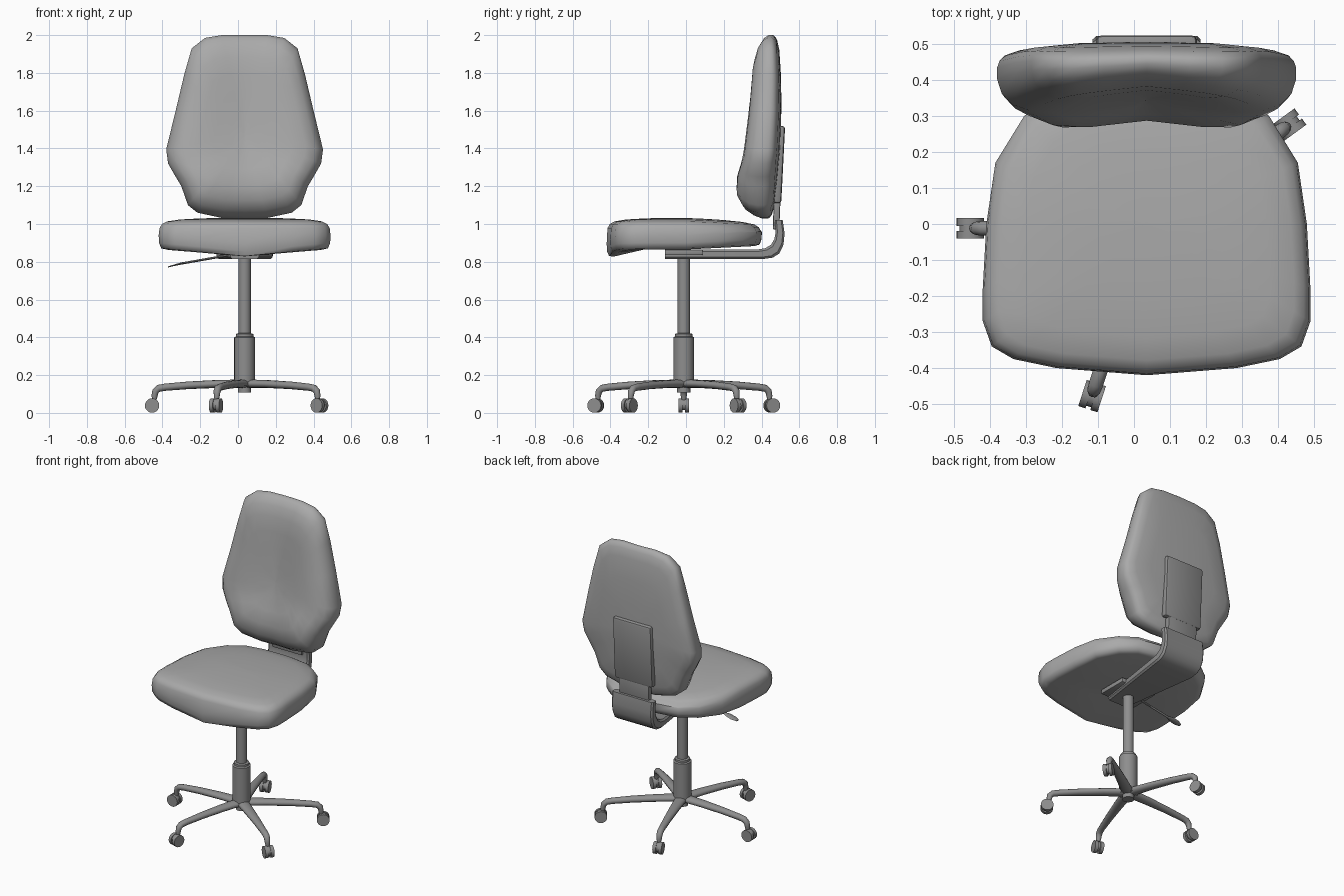
import bpy, bmesh, math
from mathutils import Vector, Matrix

if "Cube" in bpy.data.objects:
    bpy.data.objects.remove(bpy.data.objects["Cube"], do_unlink=True)

CX, CY = 0.035, -0.012   # post axis


def material(name, value):
    m = bpy.data.materials.new(name)
    m.use_nodes = True
    col = (value, value, value, 1)
    m.diffuse_color = col
    bsdf = m.node_tree.nodes["Principled BSDF"]
    bsdf.inputs["Base Color"].default_value = col
    bsdf.inputs["Roughness"].default_value = 0.7
    return m


FABRIC = material("cushion grey", 0.4)
FRAME = material("frame grey", 0.27)


def finish(name, bm, mat, angle=40):
    bmesh.ops.remove_doubles(bm, verts=bm.verts, dist=1e-5)
    bmesh.ops.recalc_face_normals(bm, faces=bm.faces)
    me = bpy.data.meshes.new(name)
    bm.to_mesh(me)
    bm.free()
    me.materials.append(mat)
    me.polygons.foreach_set("use_smooth", [True] * len(me.polygons))
    me.set_sharp_from_angle(angle=math.radians(angle))
    ob = bpy.data.objects.new(name, me)
    bpy.context.collection.objects.link(ob)
    return ob


def loft(bm, rings):
    """Skin a list of closed rings of points and cap both ends."""
    vs = [[bm.verts.new(p) for p in r] for r in rings]
    n = len(vs[0])
    for a, b in zip(vs, vs[1:]):
        for i in range(n):
            j = (i + 1) % n
            bm.faces.new((a[i], a[j], b[j], b[i]))
    bm.faces.new(vs[0])
    bm.faces.new(vs[-1])


def interp(table, t):
    """Piecewise linear lookup in (key, value) pairs of rising key."""
    if t <= table[0][0]:
        return table[0][1]
    for (a, u), (b, v) in zip(table, table[1:]):
        if t <= b:
            return u + (v - u) * (t - a) / (b - a)
    return table[-1][1]


def mirrored(half):
    """Close a half outline whose ends lie on the middle line."""
    return half + [(-x, y) for x, y in reversed(half[1:-1])]


def lathe(name, profile, mat, n=24):
    bm = bmesh.new()
    loft(bm, [[(CX + r * math.cos(i * math.tau / n), CY + r * math.sin(i * math.tau / n), z)
               for i in range(n)] for r, z in profile])
    return finish(name, bm, mat)


def block(name, size, centre, mat, bevel=0.01, tilt=0):
    bm = bmesh.new()
    bmesh.ops.create_cube(bm, size=1)
    bmesh.ops.scale(bm, vec=size, verts=bm.verts)
    bmesh.ops.bevel(bm, geom=bm.edges[:], offset=bevel, segments=2, affect='EDGES', profile=0.5)
    bmesh.ops.rotate(bm, matrix=Matrix.Rotation(tilt, 3, 'X'), verts=bm.verts)
    bmesh.ops.translate(bm, vec=centre, verts=bm.verts)
    return finish(name, bm, mat)


# Seat cushion: plan outline skinned upward with a drooping front lip
seat_plan = mirrored([(0, -.42), (.25, -.4), (.37, -.375), (.43, -.34), (.455, -.27), (.455, -.18),
                      (.445, 0), (.42, .17), (.34, .3), (.24, .375), (.1, .4), (0, .402)])
seat_rows = [(.02, .87), (.5, .87), (.9, .865), (.97, .872), (.995, .9), (1, .94), (.99, .978),
             (.96, 1.0), (.9, 1.014), (.75, 1.024), (.5, 1.03), (.25, 1.032), (.02, 1.032)]
bm = bmesh.new()
rings = []
for s, z in seat_rows:
    ring = []
    for x, y in seat_plan:
        px, py = x * s, y * s
        dz = -.018 * max(0, py) / .4
        if z < .95:
            droop = max(0, (-py - .2) / .22)
            dz = -.045 * droop * (1 - abs(px) / .47) + .02 * max(0, py) / .4
        ring.append((CX + px, py, z + dz))
    rings.append(ring)
loft(bm, rings)
finish("seat_cushion", bm, FABRIC, 60)

# Backrest cushion: front outline skinned from front to back
back_plan = mirrored([(0, 2.0), (.12, 2.0), (.21, 1.985), (.28, 1.93), (.32, 1.79), (.365, 1.6),
                      (.415, 1.395), (.405, 1.32), (.365, 1.25), (.335, 1.2), (.3, 1.1), (.25, 1.06),
                      (.12, 1.032), (0, 1.028)])
front_y = [(1.03, .31), (1.08, .275), (1.15, .262), (1.24, .262), (1.35, .3), (1.5, .322),
           (1.7, .34), (1.9, .355), (2.0, .37)]
rear_y = [(1.03, .465), (1.2, .48), (1.4, .5), (1.7, .507), (1.95, .495), (2.0, .485)]
back_rows = [(.02, 0), (.2, 0), (.4, 0), (.6, 0), (.78, .03), (.9, .14), (.97, .32), (1, .55),
             (1, .74), (.985, .84), (.95, .92), (.85, .98), (.6, 1), (.3, 1), (.02, 1)]
MID = 1.47
bm = bmesh.new()
rings = []
for s, f in back_rows:
    ring = []
    for x, z in back_plan:
        px, pz = x * s, MID + (z - MID) * s
        hollow = .025 * max(0, 1 - abs(px) / .22)
        y0 = interp(front_y, pz) + hollow
        y1 = interp(rear_y, pz) - .02 * (abs(px) / .415) ** 2
        ring.append((CX + px, y0 + f * (y1 - y0), pz))
    rings.append(ring)
loft(bm, rings)
finish("backrest_cushion", bm, FABRIC, 60)

# Curved support arm under the seat, widening to the rear
outer = [(-.11, .815), (.15, .815), (.41, .815), (.46, .822), (.495, .845), (.516, .89), (.522, .95), (.512, 1.02)]
inner = [(-.11, .865), (.15, .865), (.38, .865), (.42, .872), (.45, .89), (.468, .92), (.475, .96), (.47, 1.02)]
width = [(-.11, .075), (.4, .148), (.5, .15)]
bm = bmesh.new()
rings = []
for (yo, zo), (yi, zi) in zip(outer, inner):
    w = interp(width, yo)
    c = w - .01
    rings.append([(CX + x, yo + (yi - yo) * t, zo + (zi - zo) * t) for x, t in
                  ((-c, 0), (c, 0), (w, .2), (w, .8), (c, 1), (-c, 1), (-w, .8), (-w, .2))])
loft(bm, rings)
finish("support_arm", bm, FRAME, 35)

# Neck and rear plate holding the backrest
block("support_neck", (.22, .035, .18), (CX, .48, 1.06), FRAME, .008, -.04)
block("rear_plate", (.28, .045, .41), (CX, .492, 1.315), FRAME, .015, -.05)
block("seat_mount", (.26, .2, .03), (CX, CY, .85), FRAME, .006)

# Height lever with flat paddle
bm = bmesh.new()
rings = []
for x, z, w, h in ((-.02, .84, .007, .006), (-.27, .796, .007, .006), (-.3, .791, .022, .006),
                   (-.34, .781, .025, .004), (-.37, .773, .012, .003)):
    rings.append([(x, CY + w * math.cos(a), z + h * math.sin(a))
                  for a in (i * math.tau / 8 for i in range(8))])
loft(bm, rings)
finish("height_lever", bm, FRAME)

# Gas post, sleeve and hub
lathe("post", [(.033, .38), (.033, .85)], FRAME)
lathe("sleeve", [(.035, .108), (.035, .14), (.055, .14), (.055, .4), (.046, .405), (.046, .418), (.033, .422)], FRAME)

# Five legs with twin-wheel casters
leg_path = [(0, .155, .038, .022), (.15, .153, .032, .021), (.3, .146, .025, .02), (.42, .136, .02, .019),
            (.455, .13, .02, .019), (.472, .115, .019, .018), (.477, .09, .016, .016), (.478, .07, .012, .012)]


def leg_rings():
    rings = []
    for k, (r, z, w, h) in enumerate(leg_path):
        a, b = leg_path[max(0, k - 1)], leg_path[min(len(leg_path) - 1, k + 1)]
        t = Vector((b[0] - a[0], 0, b[1] - a[1])).normalized()
        up = Vector((-t.z, 0, t.x))
        rings.append([Vector((r, 0, z)) + up * h * math.sin(q) + Vector((0, w * math.cos(q), 0))
                      for q in (i * math.tau / 12 for i in range(12))])
    return rings


def disc(bm, radius, y, depth, r=.49, z=.039):
    place = Matrix.Translation((r, y, z)) @ Matrix.Rotation(math.pi / 2, 4, 'X')
    bmesh.ops.create_cone(bm, cap_ends=True, segments=20, radius1=radius, radius2=radius,
                          depth=depth, matrix=place)


for k in range(5):
    turn = Matrix.Translation((CX, CY, 0)) @ Matrix.Rotation(math.pi + k * math.tau / 5, 4, 'Z')
    bm = bmesh.new()
    loft(bm, leg_rings())
    bm.transform(turn)
    finish(f"leg_{k + 1}", bm, FRAME, 50)
    bm = bmesh.new()
    for side in (-1, 1):
        disc(bm, .038, side * .0175, .021)
    disc(bm, .03, 0, .02, z=.044)
    bm.transform(turn)
    finish(f"caster_{k + 1}", bm, FRAME)
